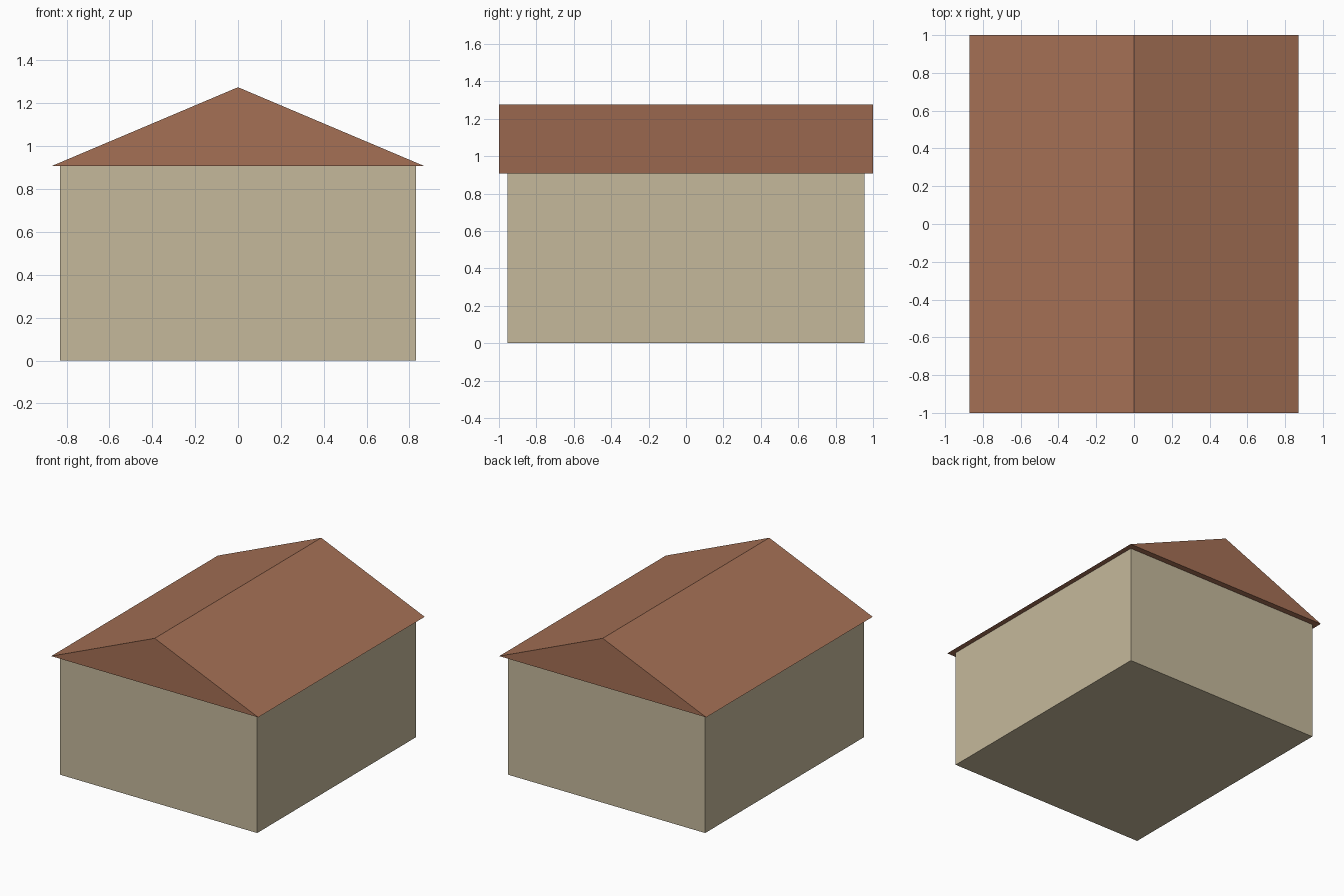
import bpy

if "Cube" in bpy.data.objects:
    bpy.data.objects.remove(bpy.data.objects["Cube"])

WALL_X, WALL_Y = 0.83, 0.955
ROOF_X, ROOF_Y = 0.87, 1.0
EAVE, RIDGE = 0.907, 1.275


def material(name, color):
    mat = bpy.data.materials.new(name)
    mat.diffuse_color = (*color, 1.0)
    mat.use_nodes = True
    mat.node_tree.nodes["Principled BSDF"].inputs["Base Color"].default_value = mat.diffuse_color
    return mat


def extrude_profile(name, profile, half_depth, mat):
    """Closed prism from an x-z profile (counter-clockwise from the front), along y."""
    n = len(profile)
    verts = [(x, y, z) for y in (-half_depth, half_depth) for x, z in profile]
    faces = [tuple(range(n)), tuple(range(2 * n - 1, n - 1, -1))]
    faces += [(i, i + n, (i + 1) % n + n, (i + 1) % n) for i in range(n)]
    mesh = bpy.data.meshes.new(name)
    mesh.from_pydata(verts, [], faces)
    mesh.materials.append(mat)
    obj = bpy.data.objects.new(name, mesh)
    bpy.context.collection.objects.link(obj)
    return obj


# Walls: plain box
extrude_profile(
    "walls",
    [(-WALL_X, 0), (WALL_X, 0), (WALL_X, EAVE), (-WALL_X, EAVE)],
    WALL_Y, material("wall_plaster", (0.56, 0.485, 0.33)))

# Gable roof: solid triangular prism overhanging the walls
extrude_profile(
    "roof",
    [(-ROOF_X, EAVE), (ROOF_X, EAVE), (0, RIDGE)],
    ROOF_Y, material("roof_tile", (0.376, 0.162, 0.091)))
